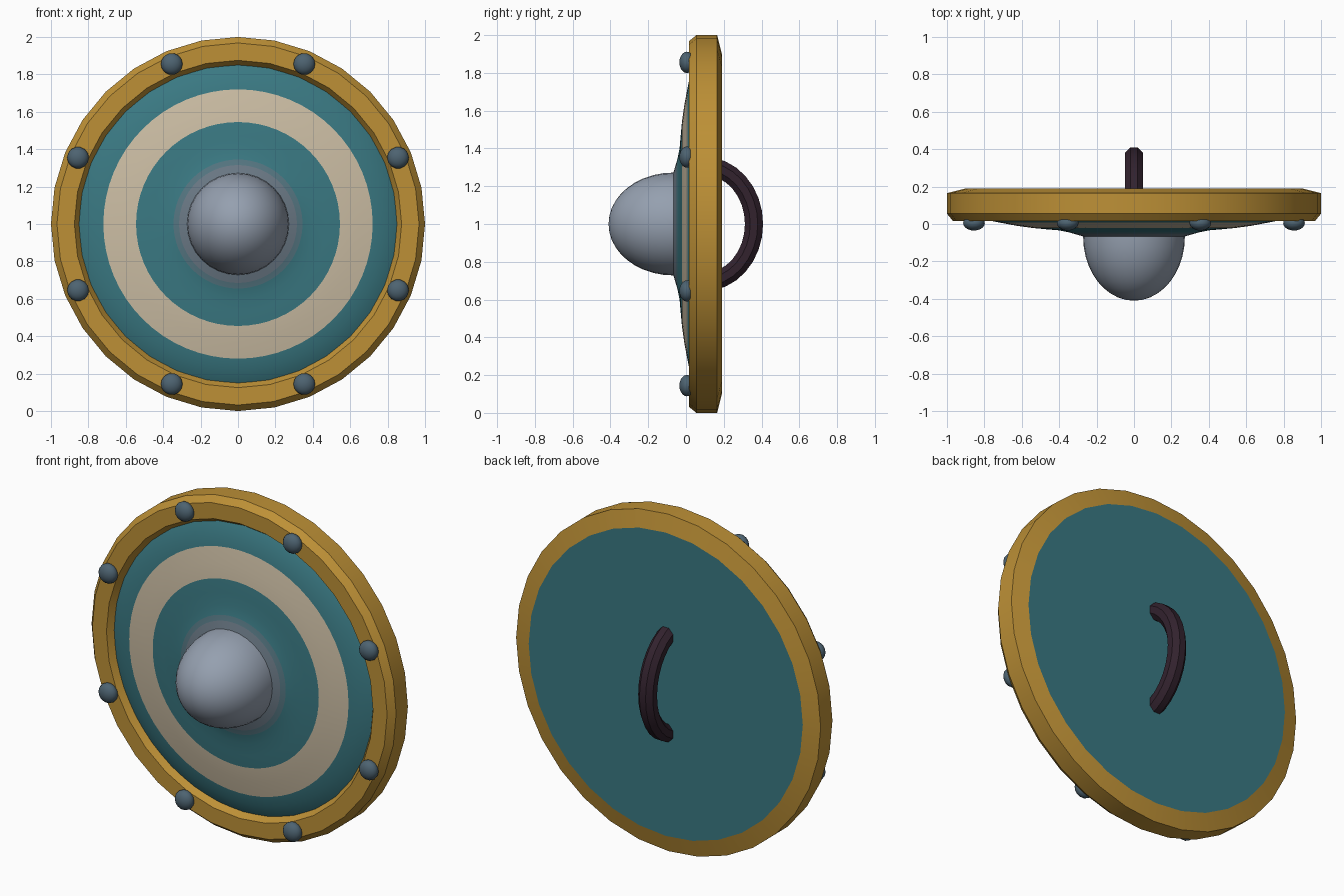
import bpy, bmesh, math

if "Cube" in bpy.data.objects:
    bpy.data.objects.remove(bpy.data.objects["Cube"])

def material(name, rgb):
    m = bpy.data.materials.new(name)
    m.diffuse_color = (*rgb, 1)
    m.use_nodes = True
    m.node_tree.nodes["Principled BSDF"].inputs["Base Color"].default_value = m.diffuse_color
    return m

TEAL = material("teal paint", (0.042, 0.19, 0.225))
CREAM = material("cream paint", (0.60, 0.51, 0.37))
GOLD = material("gold rim", (0.51, 0.28, 0.037))
STEEL = material("pale steel", (0.30, 0.35, 0.43))
DULL = material("dull steel", (0.145, 0.19, 0.235))
FADE = material("teal grey", (0.09, 0.18, 0.22))
IRON = material("dark iron", (0.075, 0.125, 0.165))
LEATHER = material("dark leather", (0.032, 0.016, 0.027))


def finish(name, bm, mats, angle):
    bmesh.ops.remove_doubles(bm, verts=bm.verts, dist=1e-5)
    mesh = bpy.data.meshes.new(name)
    bm.to_mesh(mesh)
    bm.free()
    for m in mats:
        mesh.materials.append(m)
    ob = bpy.data.objects.new(name, mesh)
    bpy.context.collection.objects.link(ob)
    bpy.ops.object.select_all(action='DESELECT')
    ob.select_set(True)
    bpy.context.view_layer.objects.active = ob
    bpy.ops.object.shade_smooth_by_angle(angle=math.radians(angle))
    return ob


def revolve(name, profile, mats, n, bands=None, closed=False, center=(0, 1), angle=30):
    """Turn (radius, y) points around an axis along y; bands gives a material per step."""
    bm = bmesh.new()
    rings = []
    for r, y in profile:
        rings.append([bm.verts.new((center[0] + r * math.cos(2 * math.pi * j / n), y,
                                    center[1] + r * math.sin(2 * math.pi * j / n)))
                      for j in range(n)])
    steps = len(rings) if closed else len(rings) - 1
    for i in range(steps):
        a, b = rings[i], rings[(i + 1) % len(rings)]
        for j in range(n):
            k = (j + 1) % n
            f = bm.faces.new((a[j], a[k], b[k], b[j]))
            f.material_index = bands[i] if bands else 0
    return finish(name, bm, mats, angle)


def cap(radius, depth, y0, steps, start=0.0):
    """Half-ellipse profile pointing to the front."""
    pts = []
    for i in range(steps + 1):
        t = start + (math.pi / 2 - start) * i / steps
        pts.append((max(radius * math.cos(t), 0) if i < steps else 0, y0 - depth * math.sin(t)))
    return pts


# Gold rim with chamfered edges
revolve("rim", [(0.90, 0.19), (1.0, 0.165), (1.0, 0.055), (0.968, 0.016),
                (0.875, 0.016), (0.845, 0.06)], [GOLD], 32, closed=True, angle=20)

# Domed front board with painted rings, flaring up to the boss
revolve("front_board",
        [(0.87, 0.065), (0.845, 0.05), (0.78, 0.02), (0.72, 0.008), (0.63, -0.009),
         (0.545, -0.021), (0.47, -0.028), (0.40, -0.034), (0.345, -0.045),
         (0.315, -0.054), (0.26, -0.07)],
        [TEAL, CREAM, FADE, DULL], 64, bands=[0, 0, 0, 1, 1, 0, 0, 0, 2, 3], angle=40)

# Flat back board
revolve("back_board", [(0, 0.19), (0.90, 0.19)], [TEAL], 32)

# Central boss
revolve("boss", [(0.272, -0.06)] + cap(0.272, 0.342, -0.068, 10), [STEEL], 32, angle=40)

# Eight rivets around the rim
for i in range(8):
    a = math.radians(22.5 + 45 * i)
    revolve(f"rivet_{i + 1}", cap(0.058, 0.04, 0.005, 7, start=-0.6), [IRON], 14,
            center=(0.926 * math.cos(a), 1 + 0.926 * math.sin(a)), angle=40)

# Curved grip on the back, an eight-sided tube along an arc
bm = bmesh.new()
rings = []
for i in range(15):
    t = math.radians(-80 + 160 * i / 14)
    ring = []
    for j in range(8):
        s = math.radians(22.5 + 45 * j)
        d = 0.052 * math.cos(s)
        ring.append(bm.verts.new((0.052 * math.sin(s),
                                  0.095 + (0.265 + d) * math.cos(t),
                                  1 + (0.308 + d) * math.sin(t))))
    rings.append(ring)
for a, b in zip(rings, rings[1:]):
    for j in range(8):
        k = (j + 1) % 8
        bm.faces.new((a[j], a[k], b[k], b[j]))
bm.faces.new(rings[0])
bm.faces.new(rings[-1])
bmesh.ops.recalc_face_normals(bm, faces=bm.faces)
finish("grip", bm, [LEATHER], 30)
